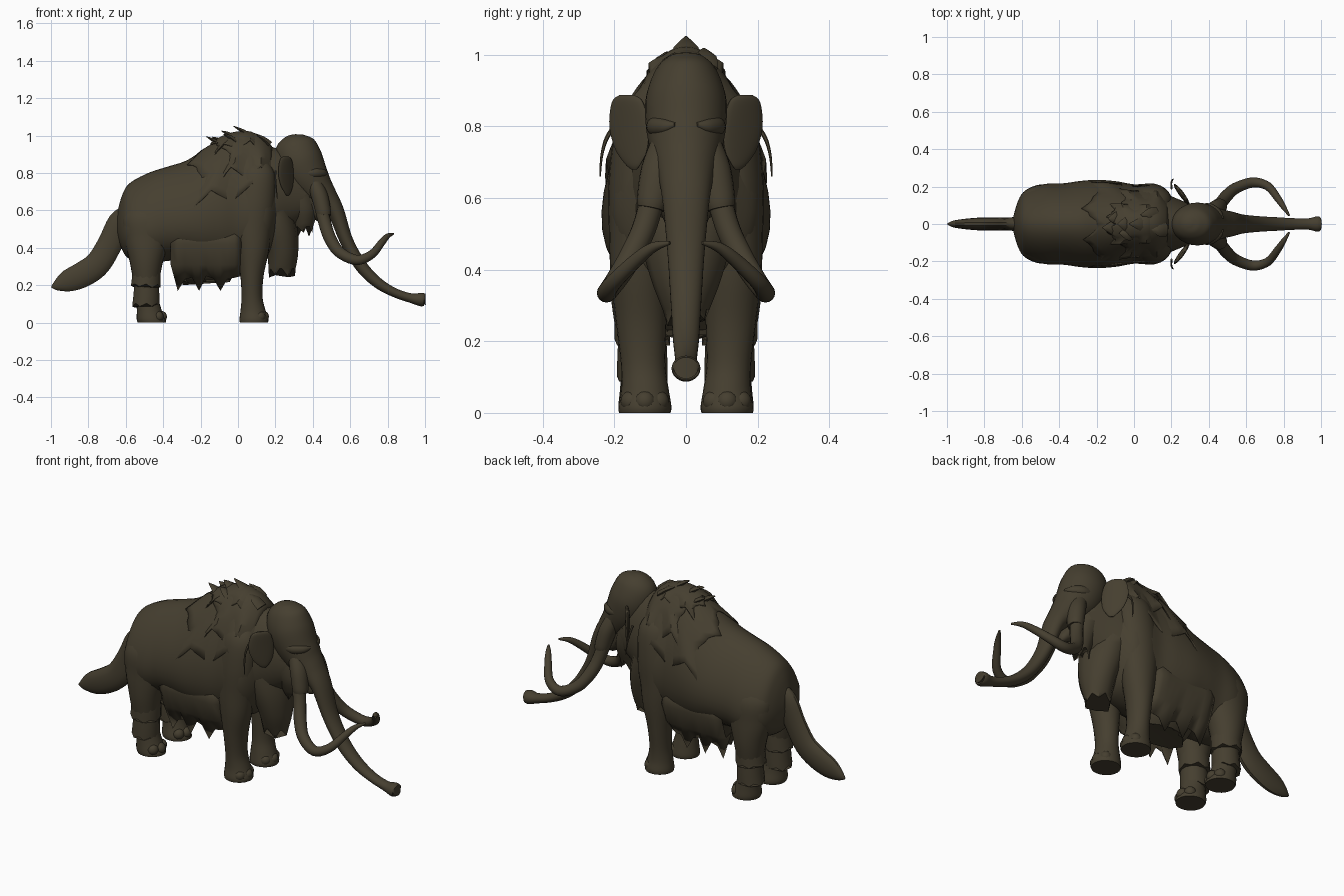
import bpy, bmesh, math, random
from mathutils import Vector

random.seed(4)
cube = bpy.data.objects.get("Cube")
if cube:
    bpy.data.objects.remove(cube, do_unlink=True)

fur = bpy.data.materials.new("dark_brown_fur")
fur.use_nodes = True
COLOUR = (0.06, 0.049, 0.029, 1)
fur.diffuse_color = COLOUR
fur.node_tree.nodes["Principled BSDF"].inputs["Base Color"].default_value = COLOUR
X, Y, DOWN = Vector((1, 0, 0)), Vector((0, 1, 0)), Vector((0, 0, -1))
parts = []


def finish(name, bm, mirror=False, thick=0):
    bmesh.ops.recalc_face_normals(bm, faces=bm.faces[:])
    mesh = bpy.data.meshes.new(name)
    bm.to_mesh(mesh)
    bm.free()
    mesh.materials.append(fur)
    ob = bpy.data.objects.new(name, mesh)
    bpy.context.collection.objects.link(ob)
    if thick:
        ob.modifiers.new("thickness", "SOLIDIFY").thickness = thick
    if mirror:
        m = ob.modifiers.new("mirror", "MIRROR")
        m.use_axis = (False, True, False)
        m.use_mirror_merge = False
    parts.append(ob)


def resample(rows, k=5):
    """Smooth curve through rows of numbers."""
    out, n = [], len(rows)
    for i in range(n - 1):
        a, b, c, d = (rows[min(max(j, 0), n - 1)] for j in (i - 1, i, i + 1, i + 2))
        for s in range(k):
            t = s / k
            out.append([q + .5 * t * (r - p + t * (2*p - 5*q + 4*r - u + t * (3*q - p - 3*r + u)))
                        for p, q, r, u in zip(a, b, c, d)])
    return out + [list(rows[-1])]


def loft(name, rows, axis=None, segs=24, egg=0, jag=0, mirror=False, k=5, shear=0):
    """Rings x, y, z, half width, half depth joined along a path."""
    rows = resample(rows, k)
    bm, rings = bmesh.new(), []
    for i, (x, y, z, w, h) in enumerate(rows):
        a, b = rows[max(i - 1, 0)], rows[min(i + 1, len(rows) - 1)]
        t = axis or (Vector(b[:3]) - Vector(a[:3])).normalized()
        side = (Y - t * Y.dot(t)).normalized()
        up = t.cross(side)
        ring = []
        for s in range(segs):
            ang = math.tau * s / segs
            c, sn = math.cos(ang), math.sin(ang)
            p = Vector((x, y, z)) + side * max(w, .002) * c * (1 - egg * sn) + up * max(h, .002) * sn
            if jag and i == len(rows) - 1:
                p += t * jag * ((s % 2) * 2 - 1) * random.uniform(.2, 1)
            p.x -= shear * (p.y - y)
            ring.append(bm.verts.new(p))
        rings.append(ring)
    for r, q in zip(rings, rings[1:]):
        for s in range(segs):
            n = (s + 1) % segs
            bm.faces.new((r[s], r[n], q[n], q[s]))
    bm.faces.new(rings[0])
    bm.faces.new(rings[-1])
    finish(name, bm, mirror)


def sheet(name, fn, nu, nv, mirror=False):
    """Thin fur sheet from a function of two grid numbers."""
    bm = bmesh.new()
    g = [[bm.verts.new(fn(i, j)) for j in range(nv + 1)] for i in range(nu + 1)]
    for i in range(nu):
        for j in range(nv):
            bm.faces.new((g[i][j], g[i+1][j], g[i+1][j+1], g[i][j+1]))
    finish(name, bm, mirror, .005)


# Body: x, bottom, top, half width
profile = [(-.645, .47, .59, .04), (-.62, .39, .68, .12), (-.58, .34, .745, .175),
           (-.48, .31, .80, .208), (-.38, .33, .833, .212), (-.28, .33, .865, .225),
           (-.19, .31, .92, .23), (-.09, .30, .978, .222), (0, .30, 1.005, .207),
           (.09, .32, 1.0, .21), (.16, .36, .965, .19), (.21, .45, .90, .13)]
body_rows = [(x, 0, (b + t) / 2, w, (t - b) / 2) for x, b, t, w in profile]
EGG = .24
loft("body", body_rows, X, 36, EGG)
dense = resample(body_rows)


def on_body(x, ang, off):
    x = min(max(x, dense[0][0]), dense[-1][0])
    for p, q in zip(dense, dense[1:]):
        if p[0] <= x <= q[0]:
            t = (x - p[0]) / (q[0] - p[0])
            z, w, h = (p[n] + t * (q[n] - p[n]) for n in (2, 3, 4))
            return Vector((x, (w + off) * math.cos(ang) * (1 - EGG * math.sin(ang)),
                           z + (h + off) * math.sin(ang)))


def cape(name, x0, x1, a0, a1, off, depth):
    """Layered fur mantle over the back, ragged at its rear and lower edges."""
    nu, nv = 24, 12

    def point(i, j):
        u, v = i / nu, j / nv
        x = x1 + (x0 - x1) * v
        # broad points in a triangle wave along each free edge
        x -= depth * v * v * (abs(i % 8 - 4) / 4 - .4 + random.uniform(-.15, .15))
        low = max(0, abs(u - .5) * 2 - .6) / .4
        ang = math.radians(a0 + (a1 - a0) * u)
        p = on_body(x, ang, off * min(1, 4 * v))
        p.z -= depth * low * (abs(j % 6 - 3) / 3 - .4)
        return p
    sheet(name, point, nu, nv)


cape("back_mantle", -.22, .18, 8, 172, .006, .09)
cape("shoulder_mantle", -.07, .19, 25, 155, .013, .08)
cape("hump_mantle", -.12, .13, 55, 125, .018, .05)

# Crest of pointed tufts
for n, (x, y, size) in enumerate([(-.10, .03, .7), (-.04, -.05, .7), (.03, 0, 1), (.08, .05, .8),
                                  (.13, -.03, .7), (-.12, -.02, .9), (-.05, 0, .7)]):
    top = on_body(x, math.pi / 2, 0).z - abs(y) * .4
    loft(f"crest_tuft_{n}", [(x + .04, y, top - .02, .04, .02), (x, y, top + .014, .035, .014),
                             (x - .055 * size, y, top + .045 * size, .002, .002)], segs=6, k=2)

# Neck and hanging fur
loft("neck", [(.08, 0, .66, .18, .31), (.18, 0, .68, .155, .26), (.28, 0, .70, .115, .2),
              (.38, 0, .69, .075, .12)], X, 28, .1)
loft("chest_fur", [(.17, 0, .70, .15, .09), (.21, 0, .52, .135, .105), (.237, 0, .38, .10, .085),
                   (.235, 0, .275, .06, .07)], DOWN, 12, jag=.035)
loft("throat_fur", [(.31, 0, .72, .10, .09), (.345, 0, .60, .085, .08),
                    (.35, 0, .50, .045, .05)], DOWN, 10, jag=.06)

# Belly skirts growing out of the flanks
skirt = [(.52, .195), (.42, .212), (.31, .175), (.22, .125)]


def skirt_point(i, j):
    z, y = skirt[j]
    if j == 3:
        z += .05 * (-1 if i % 3 == 1 else random.uniform(.1, .8)) + (.08 if i in (0, 10) else 0)
    return Vector((-.36 + .38 * i / 10, y - .02 * (i in (0, 10)), z))


sheet("belly_skirts", skirt_point, 10, 3, True)
loft("belly_fur", [(-.18, 0, .36, .17, .2), (-.17, 0, .28, .13, .17), (-.17, 0, .225, .08, .13)],
     DOWN, 14, jag=.03)

# Head and trunk in one sweep
loft("head_and_trunk", [
    (.295, 0, 1.006, .012, .014), (.297, 0, .993, .05, .058), (.305, 0, .955, .086, .105),
    (.325, 0, .88, .112, .123), (.36, 0, .80, .112, .118), (.41, 0, .73, .098, .098),
    (.465, 0, .67, .08, .07), (.522, 0, .595, .066, .046), (.575, 0, .45, .052, .036),
    (.63, 0, .345, .045, .034), (.69, 0, .265, .04, .032), (.765, 0, .20, .036, .028),
    (.85, 0, .155, .031, .024), (.93, 0, .13, .03, .026), (.975, 0, .124, .04, .036),
    (.995, 0, .124, .036, .032), (.985, 0, .122, .02, .018)], segs=28)
loft("lower_jaw", [(.34, 0, .72, .085, .07), (.40, 0, .62, .06, .05), (.46, 0, .55, .03, .025),
                   (.475, 0, .535, .008, .008)], segs=16)
loft("brow_ridges", [(.35, .092, .80, .015, .015), (.405, .088, .80, .022, .026),
                     (.45, .06, .80, .02, .022), (.475, .03, .805, .006, .006)], segs=12, mirror=True)
loft("ears", [(.255, .165, .888, .02, .006), (.255, .163, .868, .044, .014), (.255, .158, .80, .056, .016),
              (.26, .152, .735, .045, .013), (.265, .148, .695, .022, .008), (.265, .145, .68, .008, .004)],
     DOWN, 20, mirror=True, shear=.7)
loft("ear_hairs", [(.2, .19, .81, .008, .006), (.2, .22, .77, .006, .005), (.205, .235, .72, .004, .004),
                   (.21, .24, .66, .002, .002)], segs=6, mirror=True)

# Tusks with sheaths
loft("tusk_sheaths", [(.40, .055, .76, .04, .04), (.435, .075, .68, .05, .045),
                      (.455, .092, .60, .045, .042), (.46, .098, .57, .038, .038)],
     segs=18, mirror=True)
loft("tusks", [(.435, .08, .66, .036, .036), (.465, .112, .53, .034, .034), (.495, .15, .445, .033, .033),
               (.545, .192, .375, .03, .03), (.635, .222, .335, .027, .027), (.715, .202, .365, .023, .023),
               (.77, .135, .43, .019, .019), (.80, .09, .463, .014, .014), (.83, .045, .475, .005, .005)],
     segs=16, mirror=True)

# Legs
loft("front_legs", [(.09, .10, .88, .03, .05), (.10, .118, .80, .075, .095), (.09, .13, .65, .086, .108),
                    (.08, .13, .50, .085, .10), (.08, .13, .38, .08, .084), (.075, .125, .25, .07, .062),
                    (.075, .12, .14, .062, .056), (.08, .115, .07, .066, .066),
                    (.085, .115, .02, .074, .077), (.085, .115, 0, .072, .075)], DOWN, mirror=True)
loft("rear_legs", [(-.46, .08, .70, .03, .05), (-.47, .112, .58, .088, .14), (-.485, .118, .45, .093, .122),
                   (-.49, .125, .33, .085, .09), (-.49, .125, .22, .07, .07), (-.485, .12, .13, .062, .062),
                   (-.475, .118, .07, .066, .066), (-.465, .115, .02, .074, .077),
                   (-.46, .115, 0, .072, .075)], DOWN, mirror=True)
for leg, foot in (("front", .085), ("rear", -.46)):
    bm = bmesh.new()
    for ang in (-50, 0, 50):
        a = math.radians(ang)
        made = bmesh.ops.create_uvsphere(bm, u_segments=14, v_segments=10, radius=.031)
        bmesh.ops.translate(bm, verts=made["verts"],
                            vec=(foot + .05 * math.cos(a), .115 + .048 * math.sin(a), .032))
    finish(f"{leg}_toes", bm, True)

# Ragged fur cuffs
for name, z, r in (("rear_ankle_cuffs", .095, .067), ("rear_shin_cuffs", .20, .074)):
    loft(name, [(-.488, .122, z + .12, r, r), (-.49, .122, z + .05, r + .003, r + .004),
                (-.493, .122, z, r + .004, r + .007)], DOWN, 14, jag=.014, mirror=True)

# Tail with a broad pointed brush
loft("tail", [(-.58, 0, .575, .04, .06), (-.63, 0, .53, .038, .07), (-.685, 0, .42, .034, .068),
              (-.75, 0, .315, .036, .07), (-.83, 0, .258, .034, .07), (-.91, 0, .223, .027, .06),
              (-.965, 0, .20, .018, .032), (-.997, 0, .19, .004, .005)], segs=14)

# Smooth shading with crisp fur edges
bpy.ops.object.select_all(action="DESELECT")
for ob in parts:
    ob.select_set(True)
bpy.context.view_layer.objects.active = parts[0]
bpy.ops.object.shade_smooth_by_angle(angle=math.radians(40))
